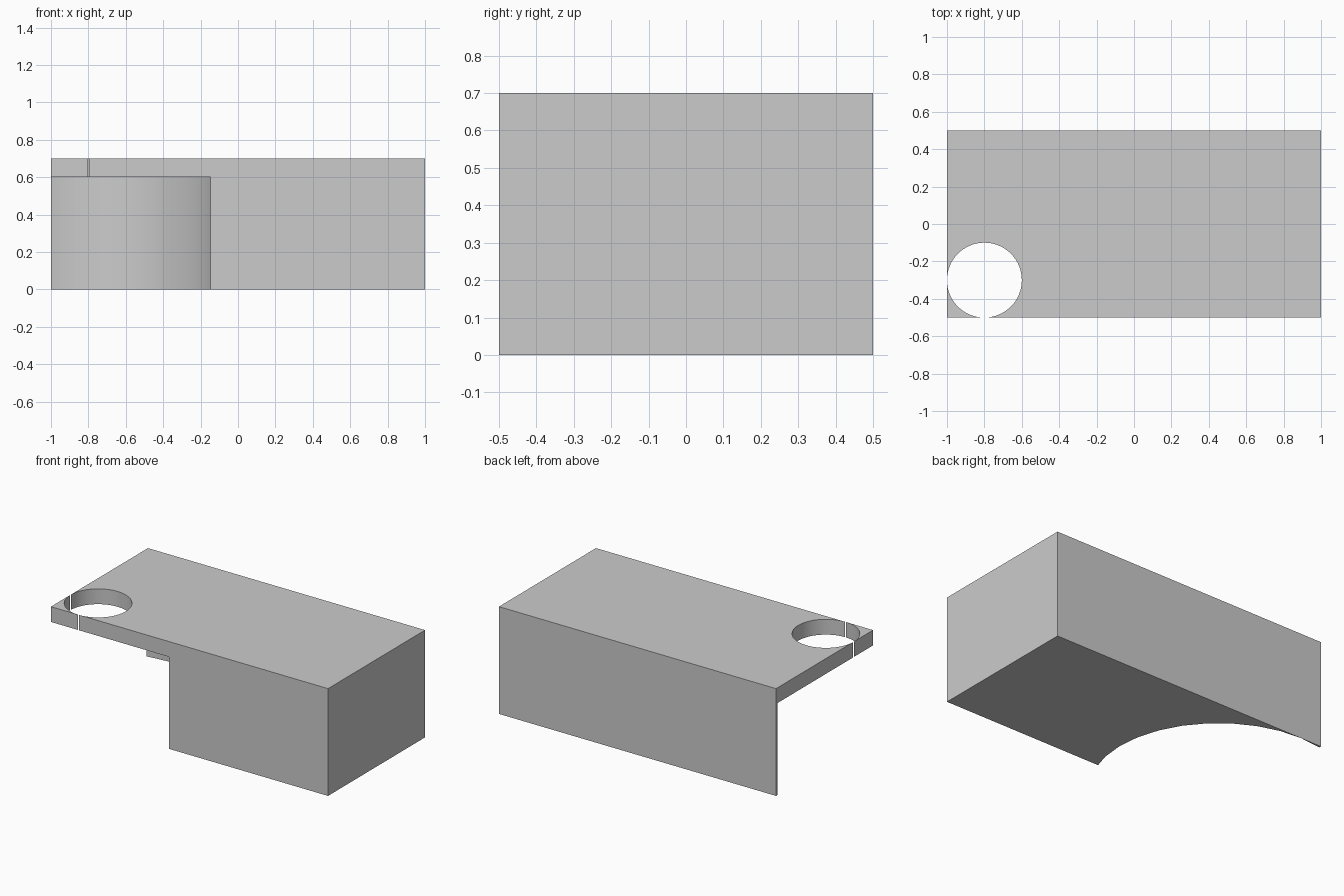
import bpy
import math

default = bpy.data.objects.get("Cube")
if default:
    bpy.data.objects.remove(default, do_unlink=True)

grey = bpy.data.materials.new("plain_grey")
grey.use_nodes = True
GREY = (0.6, 0.6, 0.6, 1)
grey.diffuse_color = GREY
grey.node_tree.nodes["Principled BSDF"].inputs["Base Color"].default_value = GREY


def cutter(name, sides, radius, centre, z0, z1):
    """Hidden upright cylinder used to cut the block."""
    bpy.ops.mesh.primitive_cylinder_add(
        vertices=sides, radius=radius, depth=z1 - z0,
        location=(*centre, (z0 + z1) / 2))
    ob = bpy.context.object
    ob.name = name
    ob.hide_render = True
    ob.hide_set(True)
    return ob


# Main block
bpy.ops.mesh.primitive_cube_add(size=1, location=(0, 0, 0.35))
block = bpy.context.object
block.name = "block"
block.scale = (2, 1, 0.7)
bpy.ops.object.transform_apply(location=True, rotation=False, scale=True)
block.data.materials.append(grey)

# Large round recess under the top slab, and a through hole in the slab corner
cutters = [
    cutter("recess_cutter", 32, 0.7495, (-0.85, -0.25), -0.2, 0.6),
    cutter("hole_cutter", 64, 0.2002, (-0.8, -0.3), 0.5, 0.9),
]
for tool in cutters:
    cut = block.modifiers.new(tool.name, 'BOOLEAN')
    cut.operation = 'DIFFERENCE'
    cut.solver = 'EXACT'
    cut.object = tool

# Bake the cuts, then drop the cutters
bpy.ops.object.select_all(action='DESELECT')
block.select_set(True)
bpy.context.view_layer.objects.active = block
for tool in cutters:
    bpy.ops.object.modifier_apply(modifier=tool.name)
    bpy.data.objects.remove(tool, do_unlink=True)

bpy.ops.object.shade_smooth_by_angle(angle=math.radians(30))
